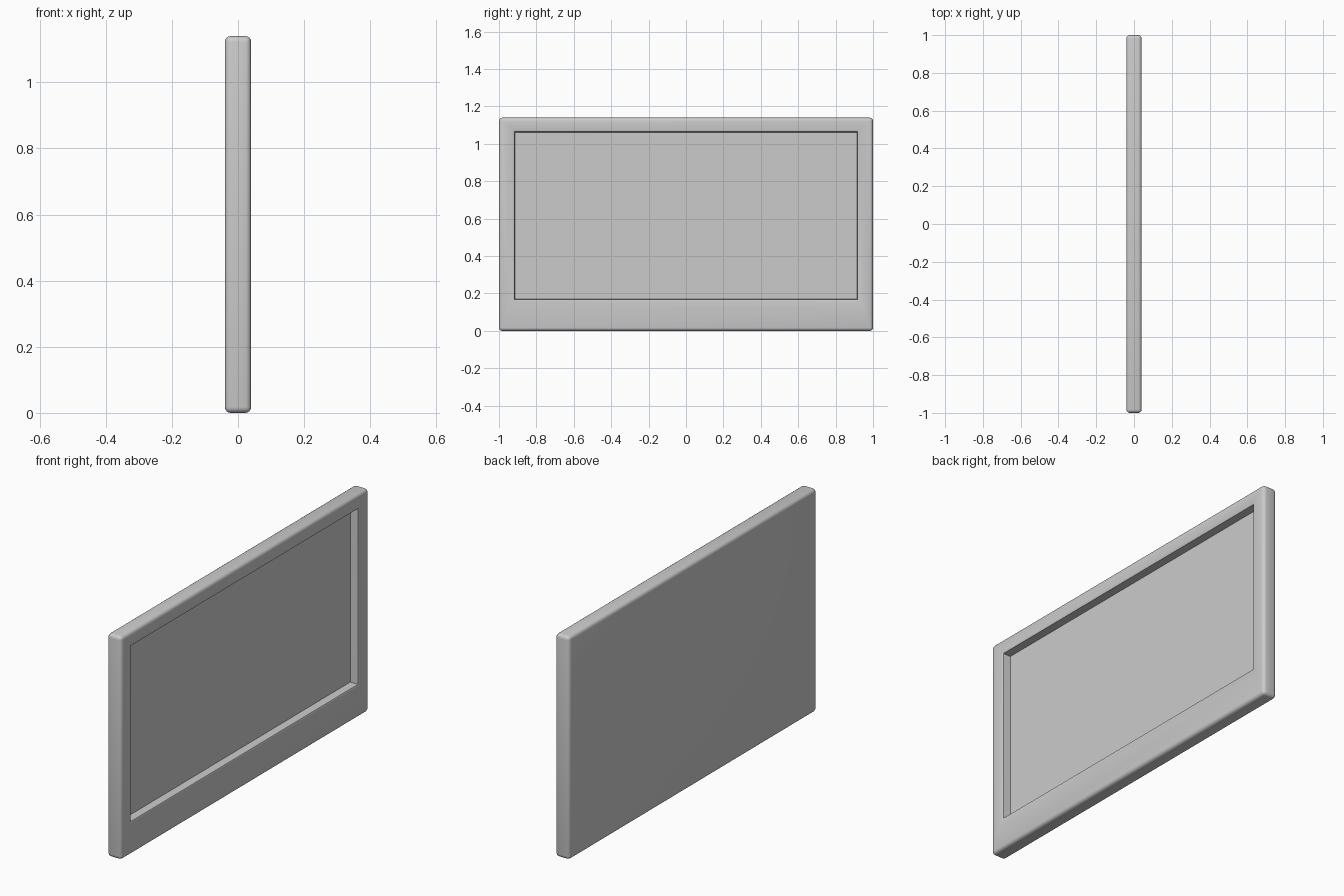
import bpy, bmesh

if "Cube" in bpy.data.objects:
    bpy.data.objects.remove(bpy.data.objects["Cube"])

H = 1.14   # overall height
T = 0.04   # half thickness


def finish(name, bm):
    """Turn a bmesh into a named object, smooth except at sharp edges."""
    bmesh.ops.recalc_face_normals(bm, faces=bm.faces)
    me = bpy.data.meshes.new(name)
    bm.to_mesh(me)
    bm.free()
    ob = bpy.data.objects.new(name, me)
    bpy.context.collection.objects.link(ob)
    bpy.ops.object.select_all(action='DESELECT')
    ob.select_set(True)
    bpy.context.view_layer.objects.active = ob
    bpy.ops.object.shade_smooth_by_angle(angle=0.5)
    return ob


def box(x0, x1, y, z0, z1):
    """Box spanning x0..x1, -y..y, z0..z1."""
    bm = bmesh.new()
    bmesh.ops.create_cube(bm, size=1)
    for v in bm.verts:
        v.co = (x1 if v.co.x > 0 else x0,
                y if v.co.y > 0 else -y,
                z1 if v.co.z > 0 else z0)
    return bm


# Housing: rounded slab with a recessed opening on the +x side
bm = box(-T, T, 1.0, 0.0, H)
bmesh.ops.bevel(bm, geom=bm.edges[:], offset=0.018, segments=4,
                profile=0.5, affect='EDGES')
face = max((f for f in bm.faces if f.normal.x > 0.99), key=lambda f: f.calc_area())

# Rings (x, half width, bottom, top): lip start, softened rim, wall, floor
rings = [(0.040, 0.950, 0.125, 1.100),
         (0.039, 0.925, 0.160, 1.075),
         (0.035, 0.918, 0.167, 1.065),
         (-0.010, 0.914, 0.170, 1.062)]
for x, y, z0, z1 in rings:
    bmesh.ops.inset_region(bm, faces=[face], thickness=0.01)
    mid = face.calc_center_median().z
    for v in face.verts:
        v.co = (x, y if v.co.y > 0 else -y, z1 if v.co.z > mid else z0)
finish("housing", bm)

# Screen panel seated at the bottom of the recess
finish("screen", box(-0.012, -0.005, 0.914, 0.170, 1.062))
